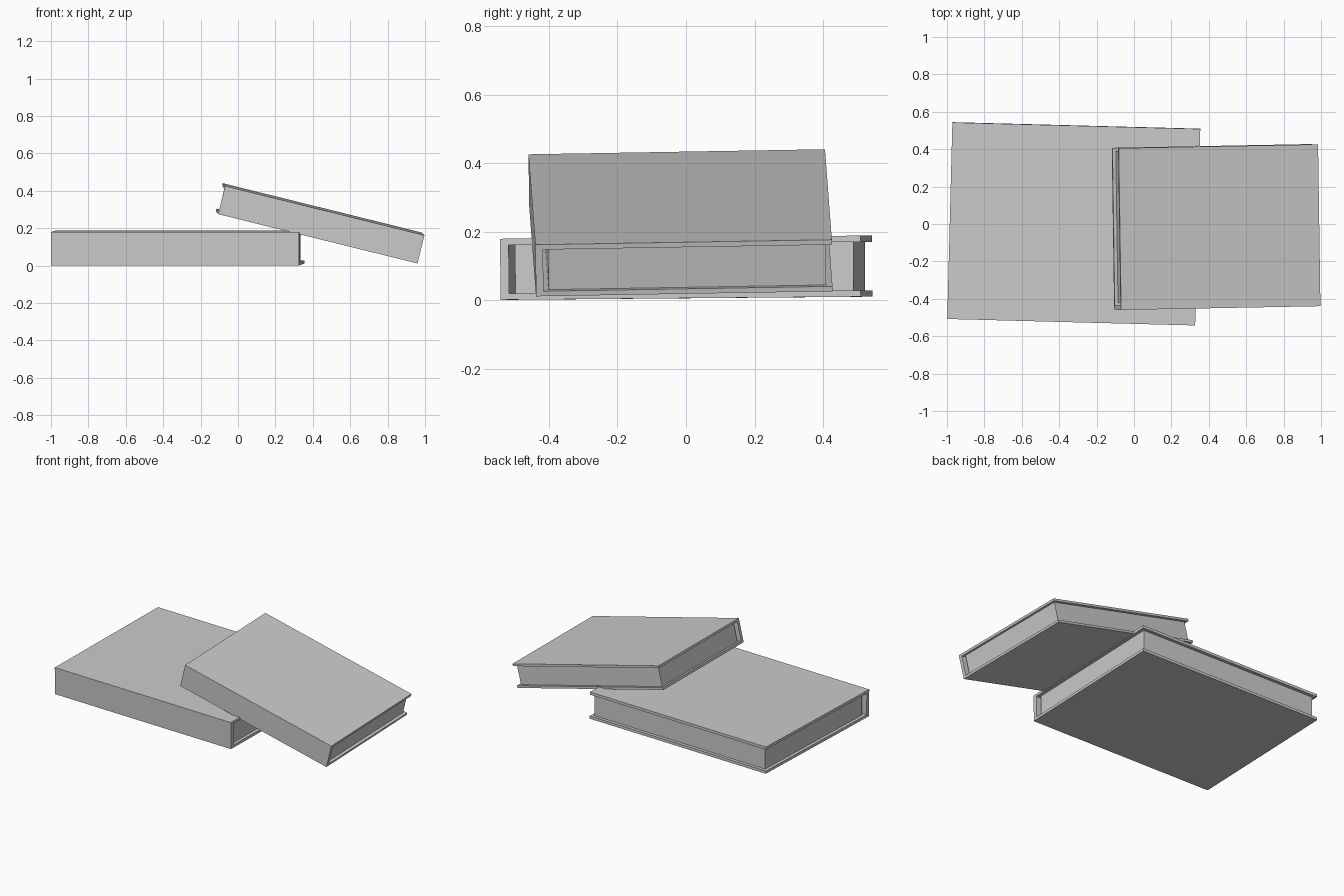
import bpy, bmesh
from math import radians
from mathutils import Euler

cube = bpy.data.objects.get("Cube")
if cube:
    bpy.data.objects.remove(cube, do_unlink=True)

grey = bpy.data.materials.new("plain_grey")
grey.use_nodes = True
colour = (0.6, 0.6, 0.6, 1)
grey.diffuse_color = colour
grey.node_tree.nodes["Principled BSDF"].inputs["Base Color"].default_value = colour


def extrude_profile(name, profile, length, location, rotation):
    """Extrude a closed y-z outline along x, centred, then place it."""
    bm = bmesh.new()
    face = bm.faces.new([bm.verts.new((-length / 2, y, z)) for y, z in profile])
    ext = bmesh.ops.extrude_face_region(bm, geom=[face])
    verts = [v for v in ext["geom"] if isinstance(v, bmesh.types.BMVert)]
    bmesh.ops.translate(bm, verts=verts, vec=(length, 0, 0))
    bmesh.ops.recalc_face_normals(bm, faces=bm.faces)
    mesh = bpy.data.meshes.new(name)
    bm.to_mesh(mesh)
    bm.free()
    mesh.materials.append(grey)
    obj = bpy.data.objects.new(name, mesh)
    obj.location = location
    obj.rotation_euler = Euler([radians(a) for a in rotation], "XYZ")
    bpy.context.collection.objects.link(obj)


def book(name, length, width, height, board, spine, gap, overhang, location, rotation):
    y, z = width / 2, height / 2
    inner_y, inner_z = spine - y, z - board
    # Cover: two boards joined by the spine at the front
    cover = [(-y, -z), (y, -z), (y, -inner_z), (inner_y, -inner_z),
             (inner_y, inner_z), (y, inner_z), (y, z), (-y, z)]
    extrude_profile(name + "_cover", cover, length, location, rotation)
    # Pages: block set back from the board edges, with a slim gap at the spine
    front, back = inner_y + gap, y - overhang
    pages = [(front, -inner_z), (back, -inner_z), (back, inner_z), (front, inner_z)]
    extrude_profile(name + "_pages", pages, length - 2 * overhang, location, rotation)


book("lower_book", 1.326, 1.051, 0.178, 0.018, 0.025, 0.018, 0.021,
     (-0.322, 0.001, 0.095), (0.5, 0, -1.5))
book("upper_book", 1.098, 0.865, 0.155, 0.015, 0.022, 0.015, 0.018,
     (0.439, -0.016, 0.226), (1, 13.9, 1.08))
